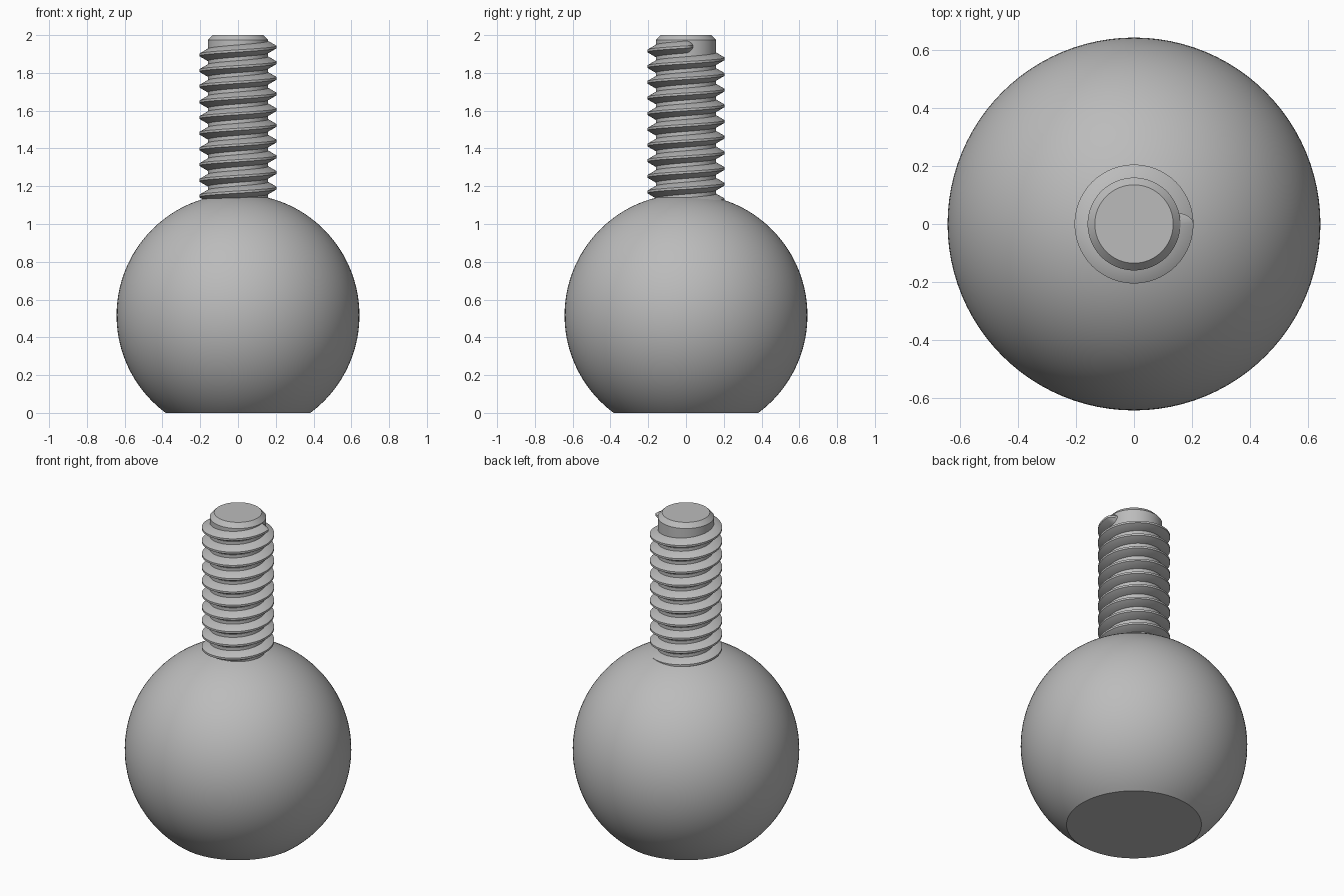
import bpy
import bmesh
from math import sin, cos, pi, radians, sqrt, asin, acos

cube = bpy.data.objects.get("Cube")
if cube:
    bpy.data.objects.remove(cube, do_unlink=True)

BALL_R, FLAT_R = 0.643, 0.383
SHANK_R, CREST_R = 0.16, 0.205
CENTRE_Z = sqrt(BALL_R ** 2 - FLAT_R ** 2)
PITCH = 0.083
TOP_CREST_Z = 1.937      # crest height where the thread starts to run out

steel = bpy.data.materials.new("grey steel")
steel.use_nodes = True
grey = (0.5, 0.5, 0.5, 1)
steel.diffuse_color = grey
steel.node_tree.nodes["Principled BSDF"].inputs["Base Color"].default_value = grey


def finish(name, bm):
    """Turn a bmesh into a smooth-shaded object with sharp edges kept."""
    bmesh.ops.recalc_face_normals(bm, faces=bm.faces)
    mesh = bpy.data.meshes.new(name)
    bm.to_mesh(mesh)
    bm.free()
    mesh.materials.append(steel)
    obj = bpy.data.objects.new(name, mesh)
    bpy.context.collection.objects.link(obj)
    bpy.ops.object.select_all(action='DESELECT')
    obj.select_set(True)
    bpy.context.view_layer.objects.active = obj
    bpy.ops.object.shade_smooth_by_angle(angle=radians(30))
    return obj


def lathe(name, profile, cap_end, steps=96):
    """Revolve (radius, z) points about the z axis and cap chosen end."""
    bm = bmesh.new()
    rings = [[bm.verts.new((r * cos(2 * pi * i / steps), r * sin(2 * pi * i / steps), z))
              for i in range(steps)] for r, z in profile]
    for low, high in zip(rings, rings[1:]):
        for i in range(steps):
            j = (i + 1) % steps
            bm.faces.new((low[i], low[j], high[j], high[i]))
    bm.faces.new(rings[cap_end])
    return finish(name, bm)


# Ball with a flat foot, open where the shank leaves it
start = -acos(FLAT_R / BALL_R)
end = pi / 2 - asin(SHANK_R / BALL_R)
arc = [start + (end - start) * i / 48 for i in range(49)]
lathe("ball", [(BALL_R * cos(a), CENTRE_Z + BALL_R * sin(a)) for a in arc], 0)

# Shank with a chamfered tip
shank_base = CENTRE_Z + BALL_R * sin(end)
lathe("shank", [(SHANK_R, shank_base), (SHANK_R, 1.973), (0.135, 2.0)], -1)

# Right-handed thread that sinks into the shank at its upper end
bm = bmesh.new()
SEGMENTS, TURNS = 72, 10
RUNOUT = radians(14)
section = [(-0.045, -0.035), (0, -0.032), (CREST_R - SHANK_R, -0.006),
           (CREST_R - SHANK_R, 0.006), (0, 0.032), (-0.045, 0.035)]
angles = [2 * pi * (i / SEGMENTS - TURNS) for i in range(SEGMENTS * TURNS + 1)]
angles += [RUNOUT * i / 8 for i in range(1, 9)]
previous = None
for a in angles:
    sink = (CREST_R - SHANK_R + 0.002) * (max(a, 0) / RUNOUT) ** 2
    z = TOP_CREST_Z + PITCH * a / (2 * pi)
    ring = [bm.verts.new(((SHANK_R + d - sink) * cos(a), (SHANK_R + d - sink) * sin(a), z + h))
            for d, h in section]
    if previous:
        for k in range(len(section) - 1):
            bm.faces.new((previous[k], previous[k + 1], ring[k + 1], ring[k]))
    previous = ring
thread = finish("thread", bm)
